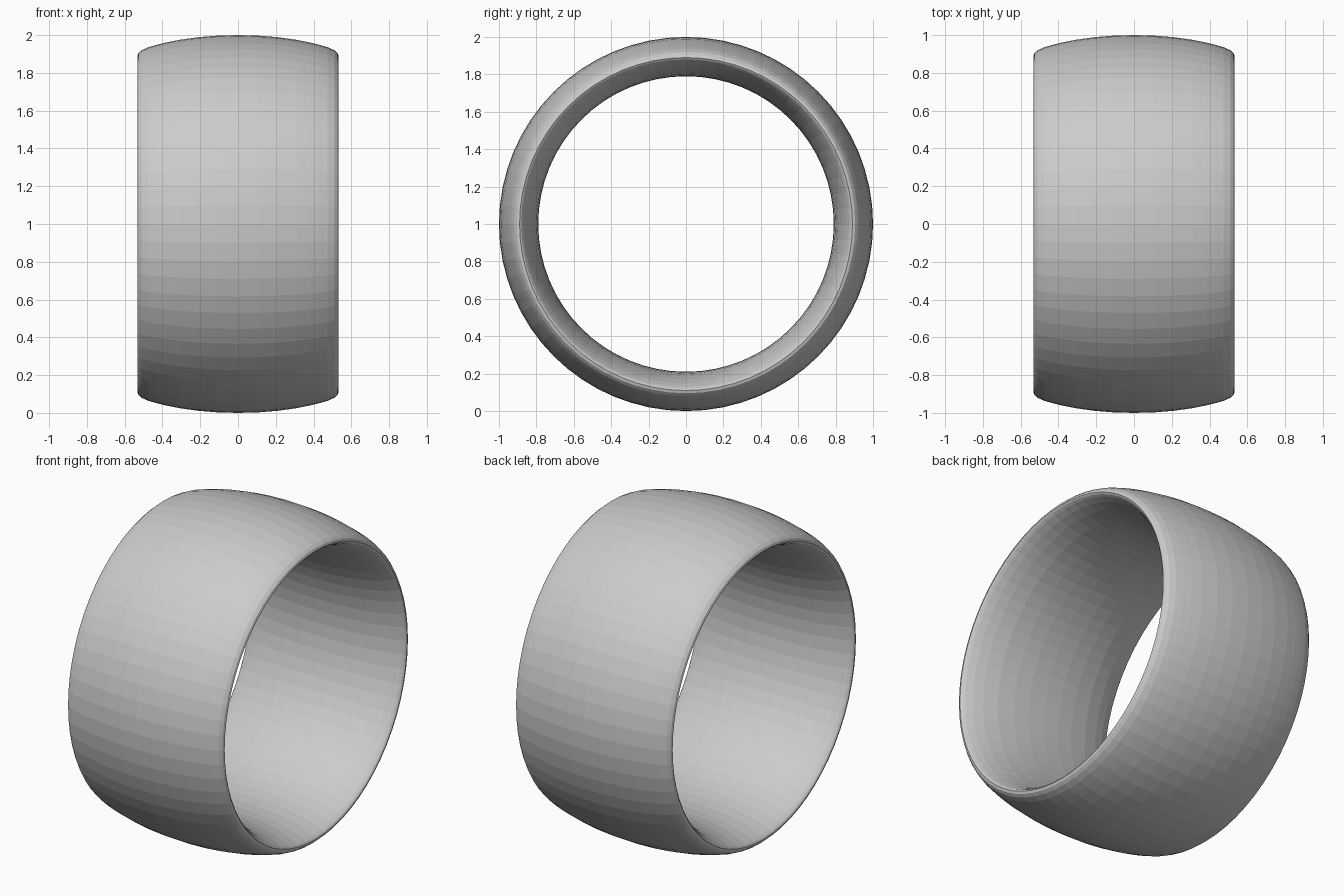
import bpy, bmesh
from math import sin, cos, pi

if "Cube" in bpy.data.objects:
    bpy.data.objects.remove(bpy.data.objects["Cube"])

SEGMENTS = 64

# Half cross-sections as (x, radius), from the middle of the band to the rim
outer = [(0, 1.0), (0.11, 0.997), (0.21, 0.989), (0.31, 0.975), (0.38, 0.961),
         (0.43, 0.949), (0.475, 0.936), (0.51, 0.92), (0.527, 0.905), (0.532, 0.89)]
inner = [(0.525, 0.88), (0.51, 0.87), (0.47, 0.852), (0.41, 0.833), (0.32, 0.813),
         (0.21, 0.799), (0.11, 0.792), (0, 0.79)]

# Mirror the half section into a closed loop
half = outer + inner
profile = half + [(-x, r) for x, r in reversed(half[1:-1])]

# Spin the section round the x axis
bm = bmesh.new()
loops = []
for i in range(SEGMENTS):
    a = 2 * pi * i / SEGMENTS
    loops.append([bm.verts.new((x, r * cos(a), 1 + r * sin(a))) for x, r in profile])
n = len(profile)
for i in range(SEGMENTS):
    p, q = loops[i], loops[(i + 1) % SEGMENTS]
    for j in range(n):
        k = (j + 1) % n
        bm.faces.new((p[j], p[k], q[k], q[j]))
bmesh.ops.recalc_face_normals(bm, faces=bm.faces)

# Domed band with a rounded inside, flat faces
mesh = bpy.data.meshes.new("ring_band")
bm.to_mesh(mesh)
bm.free()
band = bpy.data.objects.new("ring_band", mesh)
bpy.context.collection.objects.link(band)
